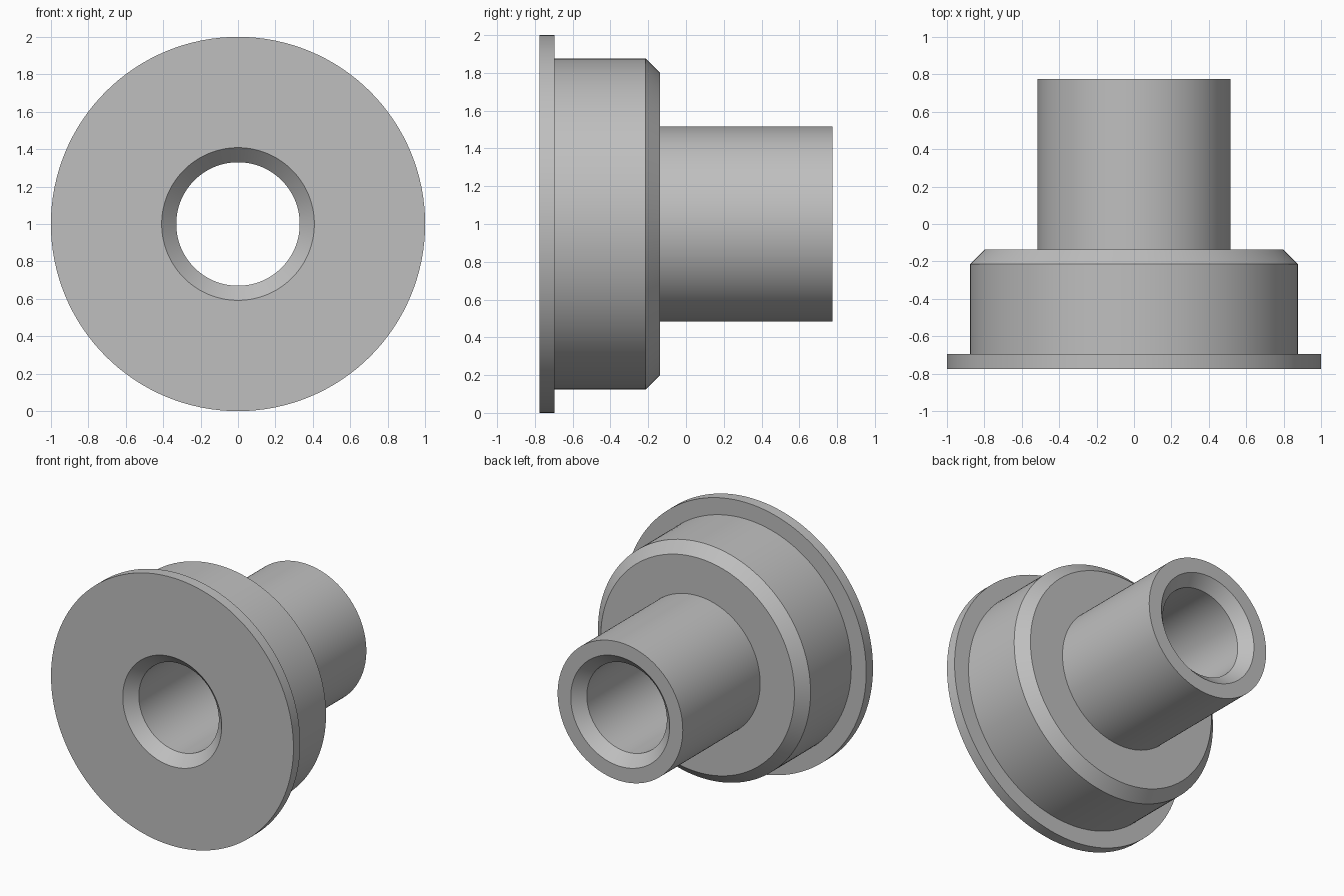
import bpy, bmesh, math
from mathutils import Vector

cube = bpy.data.objects.get("Cube")
if cube:
    bpy.data.objects.remove(cube, do_unlink=True)

# Plain grey metal
grey = bpy.data.materials.new("grey_metal")
grey.use_nodes = True
colour = (0.52, 0.52, 0.52, 1)
grey.diffuse_color = colour
grey.node_tree.nodes["Principled BSDF"].inputs["Base Color"].default_value = colour

# Key sizes
SEGMENTS = 128
FRONT, BACK = -0.775, 0.775
FLANGE_R, BODY_R, HUB_R, BORE_R = 1.0, 0.877, 0.516, 0.33
FLANGE_Y, BODY_Y = -0.695, -0.137
CHAMFER = 0.078

# Closed half section as (radius, y)
profile = [
    (BORE_R + CHAMFER, FRONT), (FLANGE_R, FRONT),            # front face
    (FLANGE_R, FLANGE_Y), (BODY_R, FLANGE_Y),                # flange rim
    (BODY_R, BODY_Y - CHAMFER), (BODY_R - CHAMFER, BODY_Y),  # chamfered body
    (HUB_R, BODY_Y), (HUB_R, BACK),                          # hub
    (BORE_R + CHAMFER, BACK), (BORE_R, BACK - CHAMFER),      # rear bore chamfer
    (BORE_R, FRONT + CHAMFER),                               # front bore chamfer
]

# Turn the section around the y axis
bm = bmesh.new()
verts = [bm.verts.new((r, y, 0)) for r, y in profile]
edges = [bm.edges.new((a, b)) for a, b in zip(verts, verts[1:] + verts[:1])]
bmesh.ops.spin(bm, geom=verts + edges, cent=(0, 0, 0), axis=(0, 1, 0),
               angle=math.tau, steps=SEGMENTS, use_merge=True)
bmesh.ops.remove_doubles(bm, verts=bm.verts, dist=0.0001)
bmesh.ops.recalc_face_normals(bm, faces=bm.faces)
bmesh.ops.translate(bm, verts=bm.verts, vec=Vector((0, 0, FLANGE_R)))

mesh = bpy.data.meshes.new("flanged_bushing")
bm.to_mesh(mesh)
bm.free()
mesh.materials.append(grey)
bushing = bpy.data.objects.new("flanged_bushing", mesh)
bpy.context.collection.objects.link(bushing)

# Smooth round walls, sharp machined edges
bpy.ops.object.select_all(action="DESELECT")
bushing.select_set(True)
bpy.context.view_layer.objects.active = bushing
bpy.ops.object.shade_smooth_by_angle(angle=math.radians(30))
